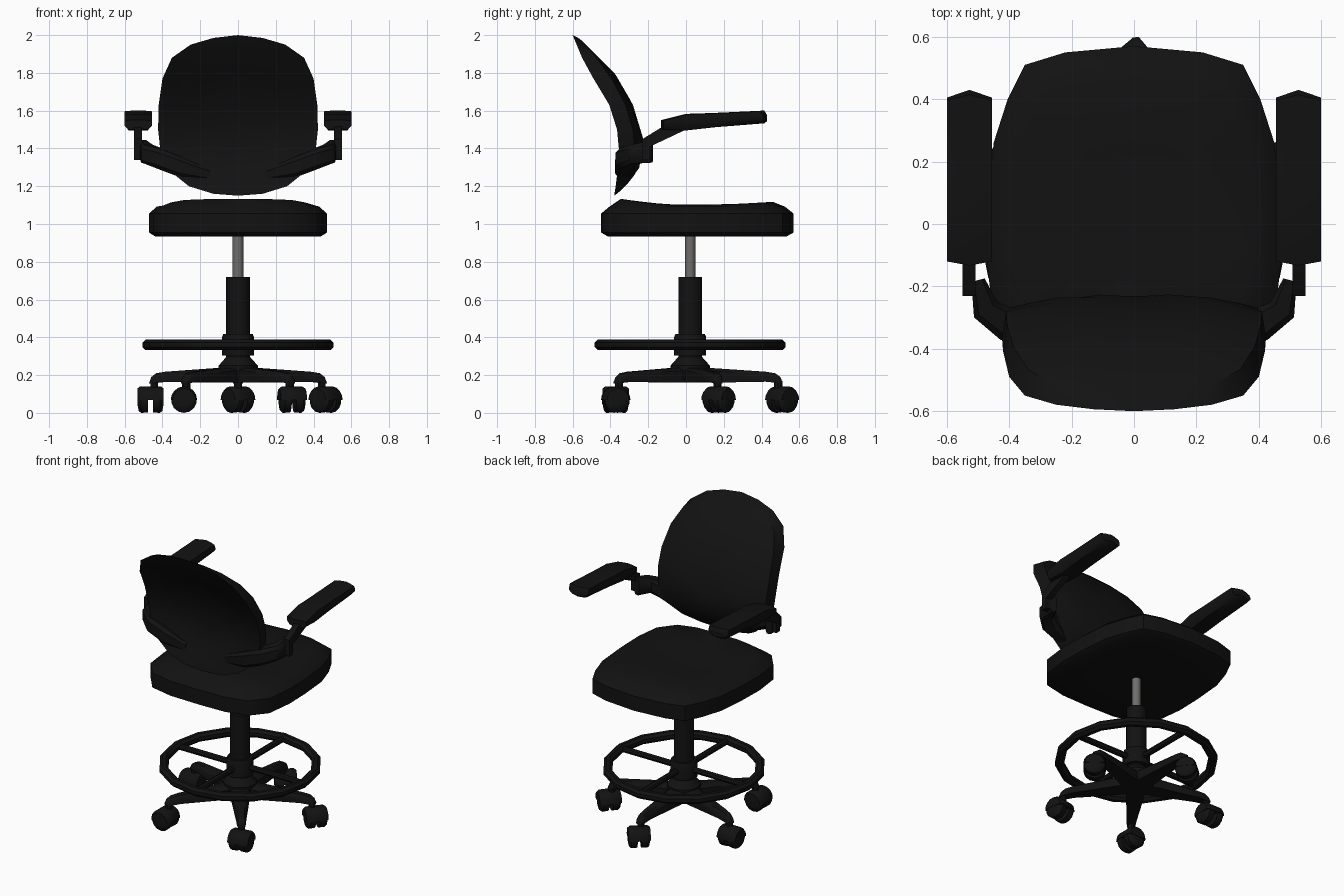
import bpy, bmesh, math
from mathutils import Vector, Matrix

if "Cube" in bpy.data.objects:
    bpy.data.objects.remove(bpy.data.objects["Cube"])

def mat(name, c):
    m = bpy.data.materials.new(name)
    m.diffuse_color = (*c, 1)
    m.use_nodes = True
    m.node_tree.nodes["Principled BSDF"].inputs["Base Color"].default_value = m.diffuse_color
    return m

BLACK = mat("matte black", (0.006, 0.006, 0.006))
STEEL = mat("grey steel", (0.16, 0.155, 0.15))
CY = 0.022  # y of the column axis

def make(name, bm, m=BLACK):
    bmesh.ops.recalc_face_normals(bm, faces=bm.faces[:])
    me = bpy.data.meshes.new(name)
    bm.to_mesh(me)
    bm.free()
    me.materials.append(m)
    ob = bpy.data.objects.new(name, me)
    bpy.context.collection.objects.link(ob)
    return ob

def loft(name, rings, m=BLACK, closed=False, M=Matrix()):
    """Skin equal-length rings; cap the ends unless the loft closes on itself."""
    bm = bmesh.new()
    vs = [[bm.verts.new(M @ Vector(p)) for p in r] for r in rings]
    n = len(vs[0])
    pairs = list(zip(vs, vs[1:])) + ([(vs[-1], vs[0])] if closed else [])
    for a, b in pairs:
        for i in range(n):
            j = (i + 1) % n
            bm.faces.new((a[i], a[j], b[j], b[i]))
    if not closed:
        bm.faces.new(vs[0])
        bm.faces.new(vs[-1])
    return make(name, bm, m)

def lathe(name, prof, n, m=BLACK, M=Matrix.Translation((0, CY, 0)), closed=False):
    rings = [[(r * math.cos(2 * math.pi * i / n), r * math.sin(2 * math.pi * i / n), z)
              for i in range(n)] for r, z in prof]
    return loft(name, rings, m, closed, M)

def lerp(t, table):
    if t <= table[0][0]:
        return table[0][1]
    for (a, u), (b, v) in zip(table, table[1:]):
        if t <= b:
            return u + (v - u) * (t - a) / (b - a)
    return table[-1][1]

def mirrored(half):
    """Complete an outline given from the centre line round the +x side."""
    return half + [(-x, v) for x, v in half[-2:0:-1]]

# seat cushion: outline shrunk at each level, dished on top
seat_out = mirrored([(0, .57), (.22, .55), (.35, .51), (.405, .40), (.45, .26), (.468, .05),
                     (.472, -.12), (.45, -.30), (.36, -.41), (.2, -.445), (0, -.45)])
def dish(y):
    return 1.10 + (0.03 * (y / .33) ** 2 if y < 0 else 0.015 * (y / .43) ** 2)
rings = []
for s, z in [(.5, .935), (.93, .935), (1, .955), (1, 1.055), (.91, 1.092), (.79, None), (.4, None)]:
    rings.append([(x * s, .05 + (y - .05) * s, dish(.05 + (y - .05) * s) if z is None else z)
                  for x, y in seat_out])
loft("seat", rings)

# backrest: rim curve in side view, cushion bulging towards +y, hollow rear
rim = [(1.15, -.38), (1.25, -.365), (1.4, -.352), (1.5, -.365), (1.62, -.40), (1.77, -.49),
       (1.88, -.55), (2.0, -.60)]
face = [(1.15, -.38), (1.18, -.34), (1.28, -.25), (1.45, -.225), (1.63, -.28), (1.79, -.37),
        (1.98, -.56), (2.0, -.60)]
back_out = mirrored([(0, 2.0), (.13, 1.985), (.25, 1.95), (.35, 1.88), (.40, 1.77), (.42, 1.63),
                     (.423, 1.5), (.41, 1.38), (.36, 1.28), (.26, 1.2), (.13, 1.16), (0, 1.15)])
rings = []
for s, side in [(.3, 'b'), (.6, 'b'), (.88, 'b'), (1, 'r'), (.97, 'f'), (.82, 'f'), (.6, 'f'), (.3, 'f')]:
    ring = []
    for x, z in back_out:
        x, z = x * s, 1.52 + (z - 1.52) * s
        k = {'b': .35 * (1 - s * s), 'r': 0, 'f': 1 - .35 * (abs(x) / .42) ** 3}[side]
        r = lerp(z, rim)
        ring.append((x, r + k * (lerp(z, face) - r), z))
    rings.append(ring)
loft("backrest", rings)

# arms: bracket behind the backrest, upright link and armrest pad
for side, s in (("left", -1), ("right", 1)):
    M = Matrix.Diagonal((s, 1, 1, 1))
    path = [(.15, -.325, 1.26, .03, .03), (.30, -.33, 1.30, .045, .055), (.41, -.32, 1.345, .055, .055),
            (.475, -.275, 1.37, .045, .05), (.50, -.18, 1.385, .022, .06)]
    rings = []
    for i, (x, y, z, t, h) in enumerate(path):
        a, b = path[max(i - 1, 0)], path[min(i + 1, len(path) - 1)]
        d = Vector((b[0] - a[0], b[1] - a[1], 0)).normalized()
        n = Vector((d.y, -d.x, 0))
        rings.append([Vector((x, y, z)) + n * t * u + Vector((0, 0, h * v)) for u, v in
                      [(1, .6), (.6, 1), (-.6, 1), (-1, .6), (-1, -.6), (-.6, -1), (.6, -1), (1, -.6)]])
    loft("arm_bracket_" + side, rings, M=M)

    prof = [(-.23, 1.34), (-.19, 1.34), (-.19, 1.41), (0, 1.50), (.02, 1.53), (-.1, 1.53), (-.23, 1.45)]
    loft("arm_link_" + side, [[(x, y, z) for y, z in prof] for x in (.508, .55)], M=M)

    rings = []
    for y, top, bot, bow in [(-.12, 1.55, 1.50, -.013), (0, 1.583, 1.495, 0), (.15, 1.588, 1.512, 0),
                             (.395, 1.60, 1.533, .02), (.405, 1.575, 1.545, .025)]:
        rings.append([(.5275 + u * .0725, y + bow * (1 - abs(u)), bot + (top - bot) * v) for u, v in
                      [(-1, .95), (-.5, 1), (0, 1), (.5, 1), (1, .95), (1, .4), (.7, 0), (0, 0), (-.7, 0), (-1, .4)]])
    loft("armrest_" + side, rings, M=M)

# column
lathe("gas_rod", [(.028, .70), (.028, .95)], 16, STEEL)
lathe("column_sleeve", [(.063, .28), (.063, .72)], 16)
lathe("ring_collar", [(.085, .305), (.085, .40), (.078, .418), (.05, .418)], 16)
lathe("base_hub", [(.09, .16), (.105, .18), (.105, .25), (.06, .30)], 15)

# foot ring with spokes
tube = [(.478 + .03 * math.cos(a), .36 + .03 * math.sin(a))
        for a in [math.pi / 8 + i * math.pi / 4 for i in range(8)]]
lathe("foot_ring", tube, 16, closed=True)
for i in range(4):
    M = Matrix.Translation((0, CY, .36)) @ Matrix.Rotation(i * math.pi / 2, 4, 'Z') @ Matrix.Rotation(math.pi / 2, 4, 'Y')
    lathe("foot_ring_spoke", [(.02, .05), (.02, .47)], 8, M=M)

# five-star base, each leg with a twin-wheel caster turned its own way
for leg, yaw in [(18, 50), (90, 40), (162, 0), (234, 90), (306, 10)]:
    a = math.radians(leg)
    L = Matrix.Translation((0, CY, 0)) @ Matrix.Rotation(a, 4, 'Z')
    rings = []
    for r, w, top, bot in [(.03, .06, .245, .16), (.12, .055, .237, .16), (.40, .032, .218, .165),
                           (.45, .028, .21, .16), (.478, .024, .19, .155), (.488, .02, .165, .155)]:
        c = top - .015 if top - bot > .03 else (top + bot) / 2
        rings.append([(r, -w, bot), (r, w, bot), (r, w, c), (r, w * .6, top), (r, -w * .6, top), (r, -w, c)])
    loft("base_leg", rings, M=L)
    lathe("caster_stem", [(.022, .11), (.022, .17)], 8, M=L @ Matrix.Translation((.466, 0, 0)))

    C = (Matrix.Translation((.487 * math.cos(a), CY + .487 * math.sin(a), .068))
         @ Matrix.Rotation(math.radians(yaw), 4, 'Z'))
    for s in (-1, 1):
        W = C @ Matrix.Rotation(s * math.pi / 2, 4, 'Y')
        lathe("caster_wheel", [(.066, .012), (.068, .05), (.058, .062), (.03, .068)], 14, M=W)
    arc = [(.07 * math.cos(t), .072 * math.sin(t)) for t in [i * math.pi / 8 for i in range(9)]]
    loft("caster_hood", [[(x, y * k, z * k) for y, z in arc]
                         for x, k in [(-.07, .85), (-.055, 1), (.055, 1), (.07, .85)]], M=C)

# smooth curved surfaces, keep edges crisp
bpy.ops.object.select_all(action='SELECT')
bpy.context.view_layer.objects.active = bpy.context.selected_objects[0]
bpy.ops.object.shade_smooth_by_angle(angle=math.radians(40))
